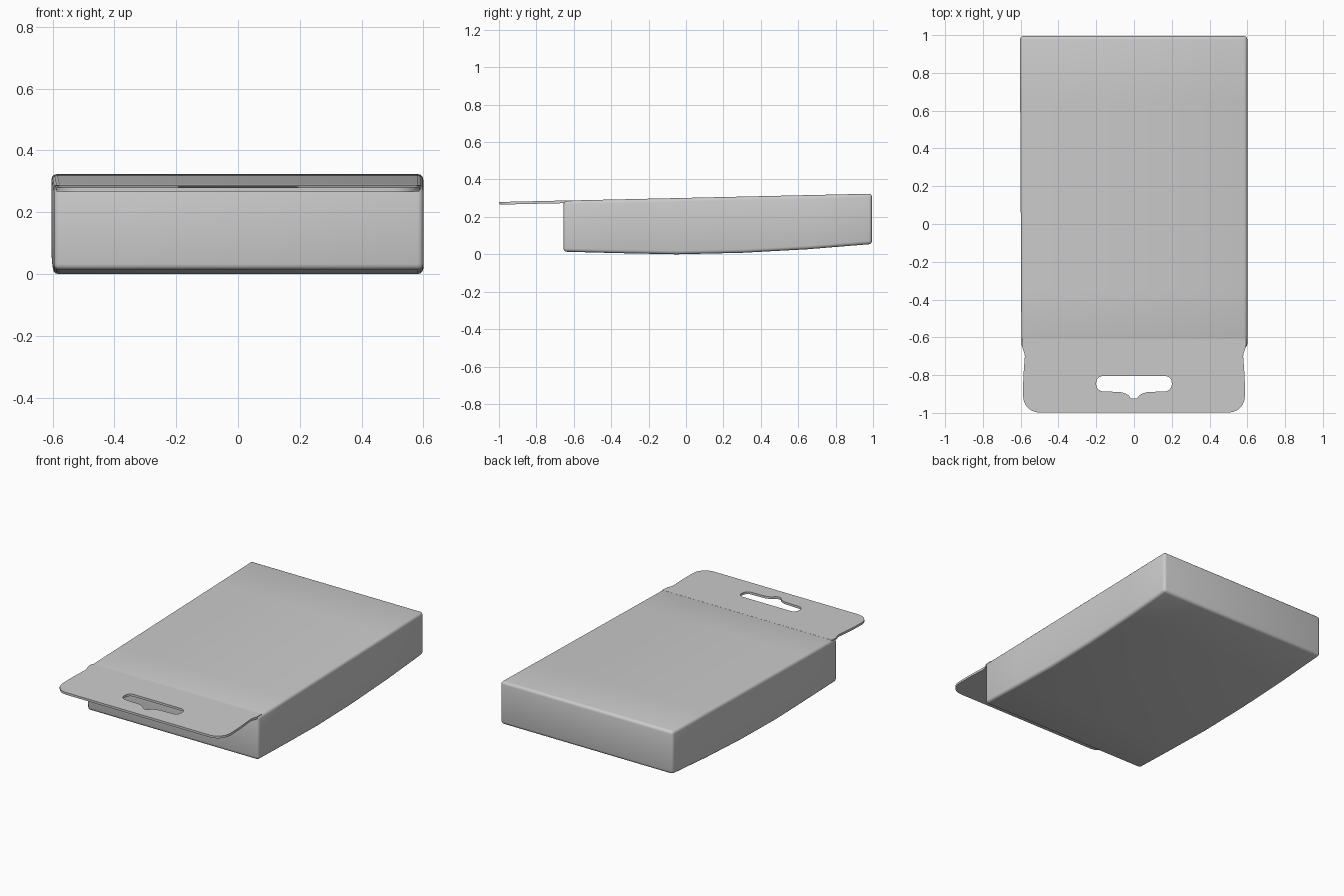
import bpy, bmesh, math
from mathutils import Vector

if "Cube" in bpy.data.objects:
    bpy.data.objects.remove(bpy.data.objects["Cube"])


def rounded(points, steps=6):
    """Round each (x, y, radius) corner of a closed outline."""
    out = []
    n = len(points)
    for i, (x, y, r) in enumerate(points):
        p = Vector((x, y))
        if r == 0:
            out.append(p)
            continue
        a = p + (Vector(points[i - 1][:2]) - p).normalized() * r
        b = p + (Vector(points[(i + 1) % n][:2]) - p).normalized() * r
        for k in range(steps + 1):
            t = k / steps
            # weighted quadratic = circular arc at right angles
            w0, w1, w2 = (1 - t) ** 2, math.sqrt(2) * t * (1 - t), t * t
            out.append((a * w0 + p * w1 + b * w2) / (w0 + w1 + w2))
    return out


def mirrored(half):
    """Complete an outline given its right half, ordered end to end."""
    return half + [(-x, y, r) for x, y, r in reversed(half)]


def top_z(y):
    return 0.287 + (y + 0.65) * 0.0225


def shade(obj):
    bpy.ops.object.select_all(action='DESELECT')
    obj.select_set(True)
    bpy.context.view_layer.objects.active = obj
    bpy.ops.object.shade_smooth_by_angle(angle=math.radians(40))


# Box body: side profile with a gently bowed underside, swept across x
stations = [(-0.655, 0.014), (-0.35, 0.006), (-0.05, 0.0),
            (0.3, 0.008), (0.65, 0.027), (0.995, 0.055)]
bm = bmesh.new()
rings = []
for y, bottom in stations:
    left = -0.596 - 0.005 * (y + 0.65)
    ring = [(left, bottom), (0.6, bottom), (0.6, top_z(y)), (left, top_z(y))]
    rings.append([bm.verts.new((x, y, z)) for x, z in ring])
for a, b in zip(rings, rings[1:]):
    for i in range(4):
        j = (i + 1) % 4
        bm.faces.new((a[i], a[j], b[j], b[i]))
bm.faces.new(rings[0])
bm.faces.new(rings[-1])
bmesh.ops.recalc_face_normals(bm, faces=bm.faces[:])
edges = [e for e in bm.edges if e.calc_face_angle() > 1.0]
bmesh.ops.bevel(bm, geom=edges, offset=0.018, segments=3,
                profile=0.5, affect='EDGES')
mesh = bpy.data.meshes.new("box_body")
bm.to_mesh(mesh)
bm.free()
body = bpy.data.objects.new("box_body", mesh)
bpy.context.collection.objects.link(body)
shade(body)

# Hang tab: thin rounded flap with a slot that has a small hook notch
outline = mirrored([(0.592, -0.61, 0), (0.592, -0.655, 0.015),
                    (0.577, -0.69, 0.015), (0.587, -0.82, 0.05),
                    (0.587, -0.998, 0.085)])
slot = mirrored([(0.2, -0.805, 0.035), (0.2, -0.885, 0.035),
                 (0.06, -0.89, 0.02), (0.03, -0.905, 0.01),
                 (0.015, -0.925, 0.008)])
curve = bpy.data.curves.new("hang_tab", 'CURVE')
curve.dimensions = '2D'
curve.fill_mode = 'BOTH'
curve.extrude = 0.007
for pts in (rounded(outline), rounded(slot)):
    spline = curve.splines.new('POLY')
    spline.points.add(len(pts) - 1)
    for sp, p in zip(spline.points, pts):
        sp.co = (p.x, p.y, 0, 1)
    spline.use_cyclic_u = True
tab = bpy.data.objects.new("hang_tab", curve)
bpy.context.collection.objects.link(tab)
bpy.ops.object.select_all(action='DESELECT')
tab.select_set(True)
bpy.context.view_layer.objects.active = tab
bpy.ops.object.convert(target='MESH')
tab = bpy.context.view_layer.objects.active
# Lay the flap along the slope of the lid
for v in tab.data.vertices:
    v.co.z += top_z(v.co.y) - 0.0065
bm = bmesh.new()
bm.from_mesh(tab.data)
bmesh.ops.remove_doubles(bm, verts=bm.verts[:], dist=0.0002)
bmesh.ops.recalc_face_normals(bm, faces=bm.faces[:])
bm.to_mesh(tab.data)
bm.free()
shade(tab)
